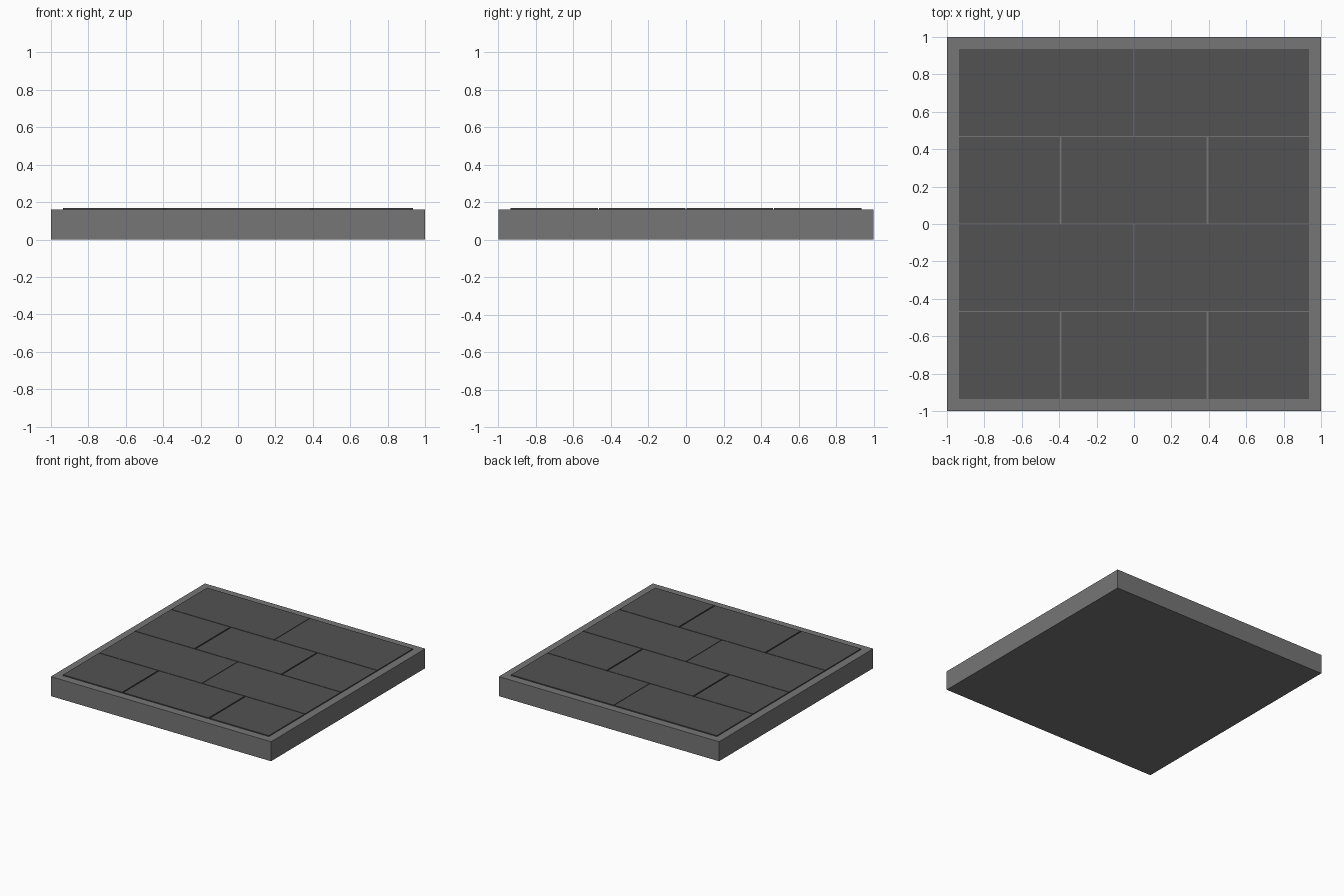
import bpy

if "Cube" in bpy.data.objects:
    bpy.data.objects.remove(bpy.data.objects["Cube"])


def material(name, value):
    mat = bpy.data.materials.new(name)
    mat.diffuse_color = (value, value, value, 1)
    mat.use_nodes = True
    mat.node_tree.nodes["Principled BSDF"].inputs["Base Color"].default_value = mat.diffuse_color
    return mat


def box(name, x0, x1, y0, y1, z0, z1, mat):
    bpy.ops.mesh.primitive_cube_add(size=1, location=((x0 + x1) / 2, (y0 + y1) / 2, (z0 + z1) / 2))
    ob = bpy.context.object
    ob.name = name
    ob.scale = (x1 - x0, y1 - y0, z1 - z0)
    bpy.ops.object.transform_apply(location=False, rotation=False, scale=True)
    ob.data.materials.append(mat)
    return ob


stone = material("stone", 0.18)
slate = material("slate", 0.085)

BASE_TOP, TILE_TOP = 0.16, 0.168
EDGE = 0.935          # outer limit of the paving
ROW = EDGE / 2        # row depth
ROW_GAP = 0.005

# Base slab
box("base_slab", -1, 1, -1, 1, 0, BASE_TOP, stone)

# Paving tiles in running bond: three-tile and two-tile rows alternate
layouts = [([-0.393, 0.393], 0.01), ([0.0], 0.005)]
for r in range(4):
    joints, gap = layouts[r % 2]
    y0 = -EDGE + r * ROW + (ROW_GAP / 2 if r > 0 else 0)
    y1 = -EDGE + (r + 1) * ROW - (ROW_GAP / 2 if r < 3 else 0)
    starts = [-EDGE] + [j + gap / 2 for j in joints]
    ends = [j - gap / 2 for j in joints] + [EDGE]
    for i, (x0, x1) in enumerate(zip(starts, ends)):
        box(f"tile_row{r + 1}_{i + 1}", x0, x1, y0, y1, BASE_TOP, TILE_TOP, slate)
